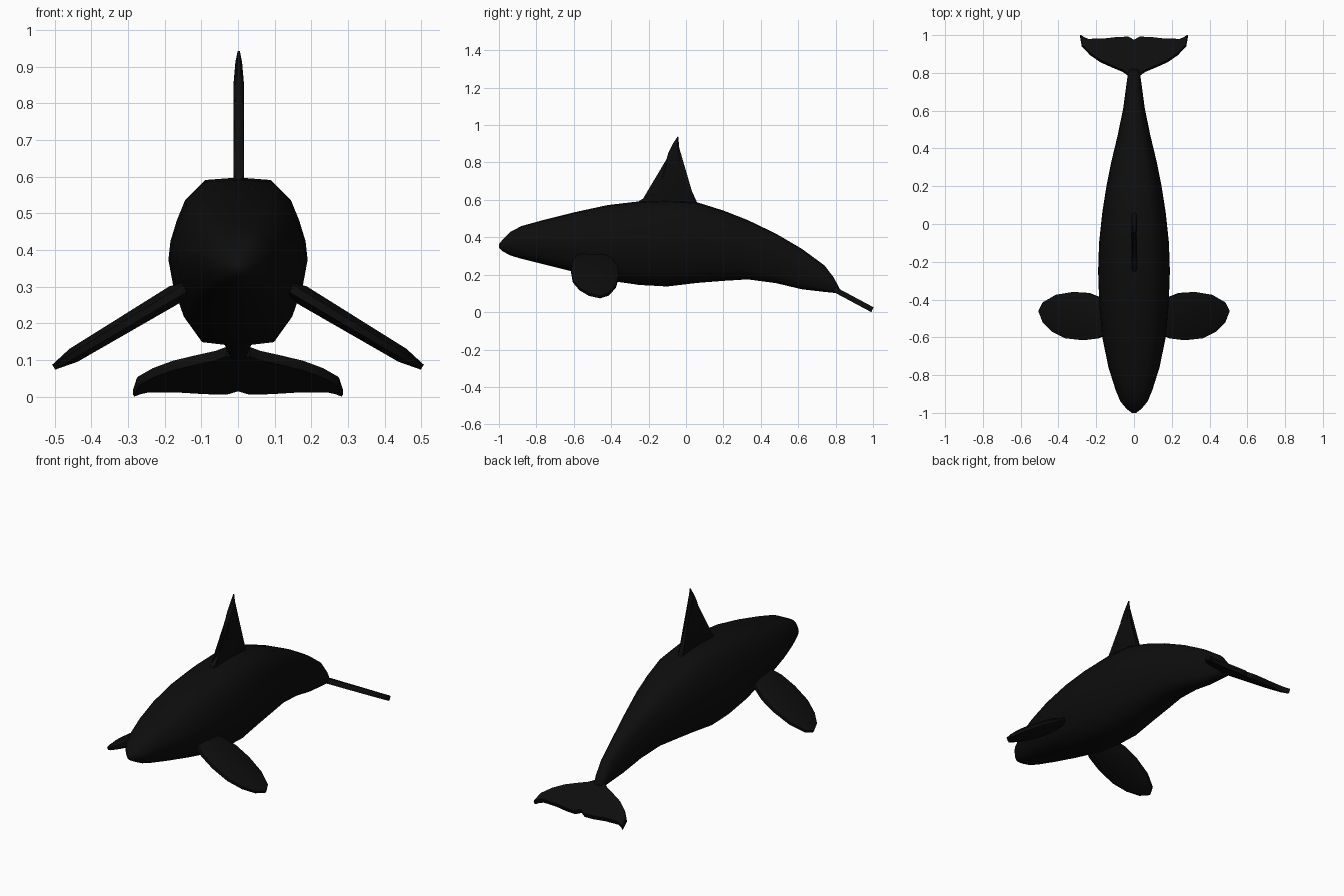
import bpy, bmesh
from mathutils import Vector

if "Cube" in bpy.data.objects:
    bpy.data.objects.remove(bpy.data.objects["Cube"])

black = bpy.data.materials.new("glossy black")
black.diffuse_color = (0.004, 0.004, 0.004, 1)
black.use_nodes = True
black.node_tree.nodes["Principled BSDF"].inputs["Base Color"].default_value = black.diffuse_color


def make_object(name, rings, angle):
    """Skin a list of equal point rings, cap both ends and shade."""
    bm = bmesh.new()
    loops = [[bm.verts.new(p) for p in ring] for ring in rings]
    n = len(loops[0])
    for a, b in zip(loops, loops[1:]):
        for i in range(n):
            j = (i + 1) % n
            bm.faces.new((a[i], a[j], b[j], b[i]))
    caps = [bm.faces.new(loops[0]), bm.faces.new(loops[-1][::-1])]
    bmesh.ops.triangulate(bm, faces=caps)
    bmesh.ops.recalc_face_normals(bm, faces=bm.faces)
    mesh = bpy.data.meshes.new(name)
    bm.to_mesh(mesh)
    bm.free()
    mesh.materials.append(black)
    obj = bpy.data.objects.new(name, mesh)
    bpy.context.collection.objects.link(obj)
    bpy.ops.object.select_all(action='DESELECT')
    obj.select_set(True)
    bpy.context.view_layer.objects.active = obj
    bpy.ops.object.shade_smooth_by_angle(angle=angle)
    return obj


def fin(name, outline, centre, inset, rim, place, angle=0.9):
    """Thin fin: an outline with a narrow rim and inset broad faces.
    place(u, v, w) maps outline position and side (-1..1) to space."""
    rings = []
    for side, s in ((-1, inset), (-rim, 1), (rim, 1), (1, inset)):
        rings.append([place(centre[0] + (u - centre[0]) * s,
                            centre[1] + (v - centre[1]) * s, side)
                      for u, v in outline])
    return make_object(name, rings, angle)


# Body: stations along y with top, bottom and half width
stations = [
    (-1.00, .363, .343, .012), (-.98, .388, .325, .038), (-.94, .428, .303, .072),
    (-.88, .460, .285, .097), (-.76, .493, .255, .135), (-.60, .533, .215, .168),
    (-.42, .572, .170, .184), (-.25, .592, .145, .190), (-.10, .598, .137, .185),
    (.06, .587, .156, .168), (.20, .543, .167, .146), (.33, .492, .175, .120),
    (.48, .420, .155, .084), (.62, .338, .122, .056), (.74, .250, .108, .040),
    (.79, .185, .103, .033), (.82, .128, .098, .024),
]
half = [(.48, .97), (.76, .75), (.88, .5), (.97, .25), (1, .02),
        (.93, -.3), (.78, -.67), (.53, -.95)]
section = [(0, 1)] + half + [(0, -1)] + [(-u, v) for u, v in reversed(half)]
make_object("body", [[(u * w, y, (t + b) / 2 + v * (t - b) / 2) for u, v in section]
                     for y, t, b, w in stations], 1.1)

# Dorsal fin: upright, swept back, thinner at the tip
dorsal = [(-.26, .57), (-.25, .594), (-.195, .62), (-.16, .655), (-.135, .71),
          (-.115, .78), (-.095, .85), (-.07, .90), (-.042, .943), (-.036, .88),
          (-.022, .79), (.0, .72), (.03, .65), (.055, .595), (.07, .56)]
fin("dorsal_fin", dorsal, (-.08, .70), .88, .45,
    lambda y, z, w: (.002 + w * .0145 * min(1, .45 + (.943 - z) * 6), y, z))

# Pectoral fins: rounded paddles sloping down and outward
paddle = [(.12, -.57), (.19, -.605), (.27, -.615), (.36, -.605), (.43, -.57),
          (.48, -.52), (.503, -.46), (.48, -.415), (.41, -.375), (.32, -.36),
          (.24, -.365), (.19, -.385), (.12, -.42)]
slope = Vector((.52, 0, .85))
for sign, name in ((1, "right_pectoral_fin"), (-1, "left_pectoral_fin")):
    def place(x, y, w):
        p = Vector((x, y, .28 - (x - .17) * .60))
        p += slope * w * (.027 - .022 * max(0, x - .17))
        return (p.x * sign, p.y, p.z)
    fin(name, paddle, (.31, -.48), .72, .4, place)

# Tail flukes: a flat mirrored plate tilted down to the rear
edge = [(.032, .79), (.06, .81), (.12, .835), (.18, .862), (.235, .90),
        (.277, .945), (.286, .997), (.268, .985), (.245, .975), (.16, .977),
        (.09, .985), (.03, .987)]
fluke = edge + [(0, .97)] + [(-x, y) for x, y in reversed(edge)]
fin("tail_flukes", fluke, (0, .9), .99, .6,
    lambda x, y, w: (x, y + w * .006, .118 - (y - .8) * .535 + w * .013), 0.6)
